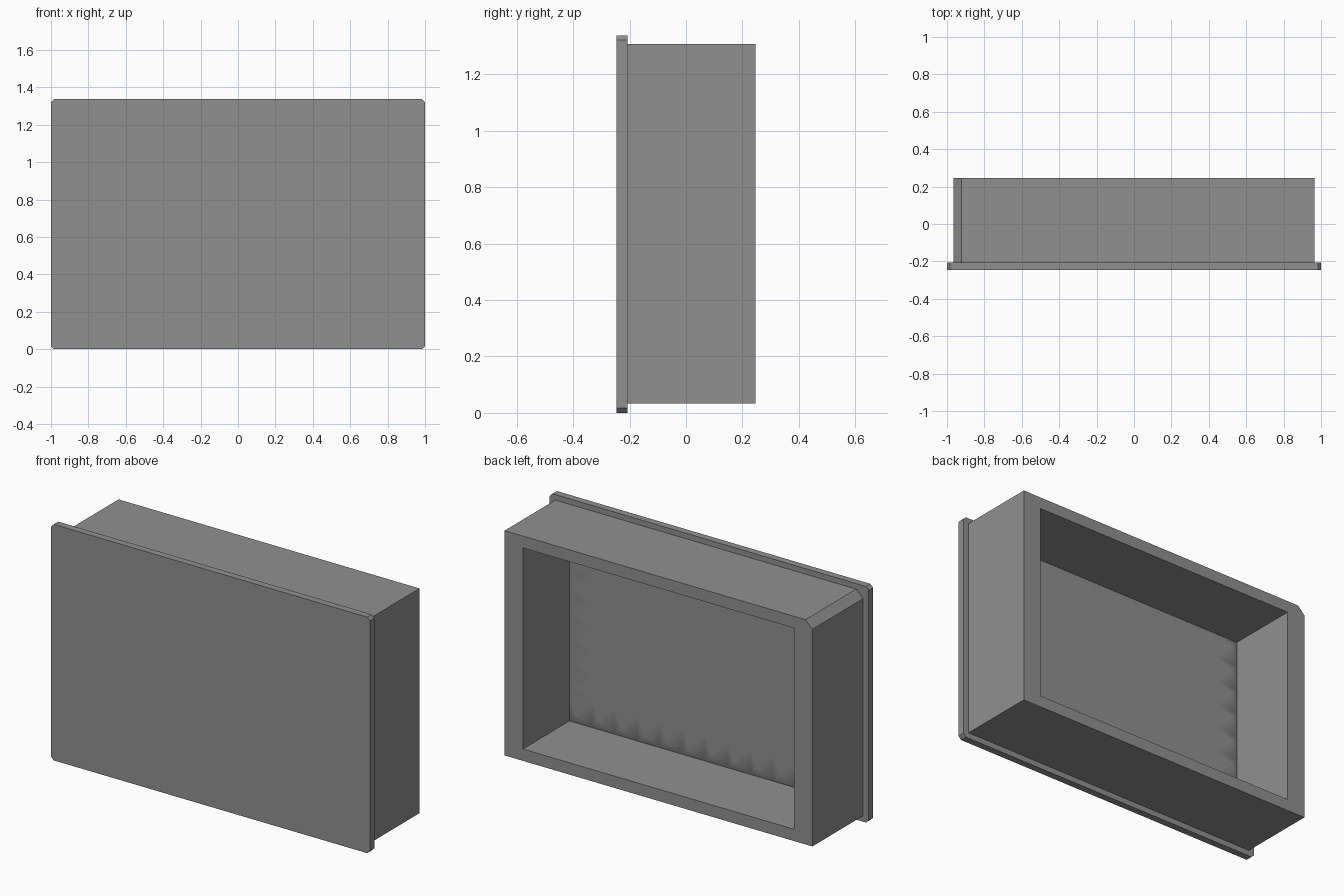
import bpy, bmesh
from mathutils import Matrix

if "Cube" in bpy.data.objects:
    bpy.data.objects.remove(bpy.data.objects["Cube"])

grey = bpy.data.materials.new("mid grey")
grey.diffuse_color = (0.28, 0.28, 0.28, 1)
grey.use_nodes = True
grey.node_tree.nodes["Principled BSDF"].inputs["Base Color"].default_value = grey.diffuse_color

FRONT, BACK, SEAM = -0.247, 0.247, -0.207
TOP = 1.338


def finish(name, bm):
    """Turn a bmesh into a named grey object."""
    mesh = bpy.data.meshes.new(name)
    bm.to_mesh(mesh)
    bm.free()
    mesh.materials.append(grey)
    obj = bpy.data.objects.new(name, mesh)
    bpy.context.collection.objects.link(obj)
    return obj


def prism(name, outline, y0, y1):
    """Extrude an x/z outline from y0 to y1."""
    bm = bmesh.new()
    face = bm.faces.new([bm.verts.new((x, y0, z)) for x, z in outline])
    ext = bmesh.ops.extrude_face_region(bm, geom=[face])
    moved = [v for v in ext["geom"] if isinstance(v, bmesh.types.BMVert)]
    bmesh.ops.translate(bm, verts=moved, vec=(0, y1 - y0, 0))
    bmesh.ops.recalc_face_normals(bm, faces=bm.faces[:])
    return finish(name, bm)


# Front plate with small clipped corners
c = 0.017
prism("front_plate",
      [(-1 + c, 0), (1 - c, 0), (1, c), (1, TOP - c),
       (1 - c, TOP), (-1 + c, TOP), (-1, TOP - c), (-1, c)],
      FRONT, SEAM)

# Deep frame with one clipped top corner
w, z0, z1, k = 0.965, 0.033, 1.307, 0.043
frame = prism("frame", [(-w, z0), (w, z0), (w, z1), (-w + k, z1), (-w, z1 - k)],
              SEAM, BACK)

# Opening cut through the frame
iw, iz0, iz1 = 0.85, 0.10, 1.24
cutter = prism("opening_cutter", [(-iw, iz0), (iw, iz0), (iw, iz1), (-iw, iz1)],
               SEAM - 0.1, BACK + 0.1)
cutter.hide_render = True
mod = frame.modifiers.new("opening", 'BOOLEAN')
mod.operation = 'DIFFERENCE'
mod.solver = 'EXACT'
mod.object = cutter
bpy.context.view_layer.objects.active = frame
frame.select_set(True)
bpy.ops.object.modifier_apply(modifier=mod.name)
bpy.data.objects.remove(cutter)

# Foam lining: a grid of soft pyramids facing the opening
COLS, ROWS, BASE, PEAK = 12, 8, -0.17, 0.045
bm = bmesh.new()
bmesh.ops.create_grid(bm, x_segments=COLS, y_segments=ROWS, size=1)
for v in bm.verts:
    v.co = (v.co.x * iw, BASE, (iz0 + iz1) / 2 + v.co.y * (iz1 - iz0) / 2)
bm.normal_update()
if bm.faces[:][0].normal.y < 0:
    bmesh.ops.reverse_faces(bm, faces=bm.faces[:])
centres = bmesh.ops.poke(bm, faces=bm.faces[:])["verts"]
bmesh.ops.translate(bm, verts=centres, vec=(0, PEAK, 0))
for f in bm.faces:
    f.smooth = True
finish("foam_lining", bm)
